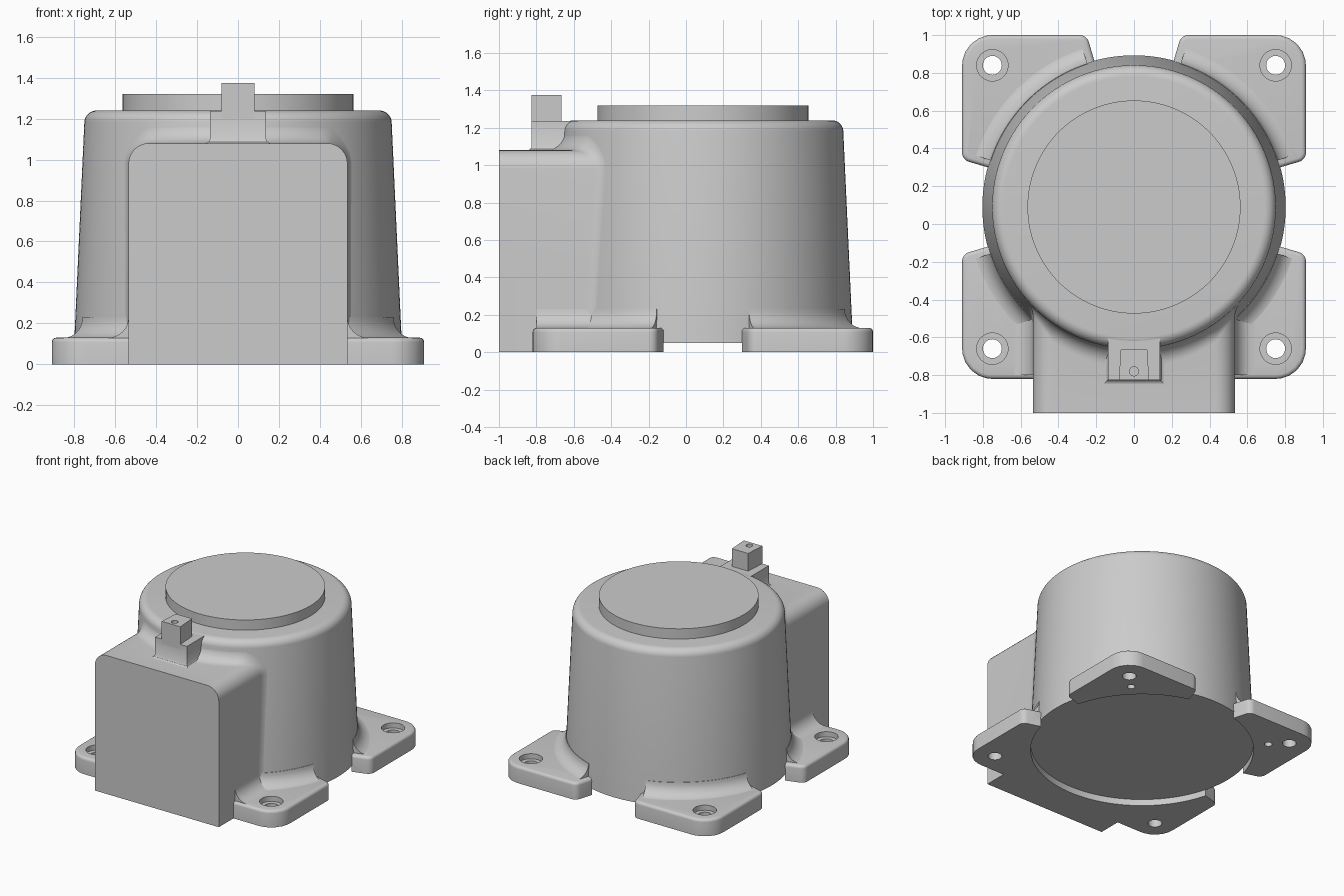
import bpy, bmesh
from math import sin, cos, pi, radians, sqrt, atan2, tan
from mathutils import Vector

default = bpy.data.objects.get("Cube")
if default:
    bpy.data.objects.remove(default, do_unlink=True)

CY = 0.09            # y of the round housing's axis
PLATE = 0.13         # thickness of the mounting feet
FLOOR = 0.05         # underside of the round housing

grey = bpy.data.materials.new("cast_grey")
grey.use_nodes = True
colour = (0.6, 0.6, 0.6, 1)
grey.diffuse_color = colour
grey.node_tree.nodes["Principled BSDF"].inputs["Base Color"].default_value = colour


def finish(name, bm):
    """Turn a bmesh into a smooth shaded grey object."""
    bmesh.ops.recalc_face_normals(bm, faces=bm.faces)
    mesh = bpy.data.meshes.new(name)
    bm.to_mesh(mesh)
    bm.free()
    mesh.materials.append(grey)
    obj = bpy.data.objects.new(name, mesh)
    bpy.context.collection.objects.link(obj)
    smooth(obj)
    return obj


def activate(obj):
    bpy.ops.object.select_all(action="DESELECT")
    obj.select_set(True)
    bpy.context.view_layer.objects.active = obj


def smooth(obj):
    activate(obj)
    bpy.ops.object.shade_smooth_by_angle(angle=radians(32))


def cut(obj, cutter):
    mod = obj.modifiers.new("cut", "BOOLEAN")
    mod.operation, mod.solver, mod.object = "DIFFERENCE", "EXACT", cutter
    activate(obj)
    bpy.ops.object.modifier_apply(modifier=mod.name)
    bpy.data.objects.remove(cutter, do_unlink=True)
    smooth(obj)


def arc(cx, cy, r, a0, a1, n=8):
    angles = [radians(a0 + (a1 - a0) * i / n) for i in range(n + 1)]
    return [(cx + r * cos(a), cy + r * sin(a)) for a in angles]


def loft(name, rings):
    """Skin a list of point rings and cap both ends."""
    bm = bmesh.new()
    rows = [[bm.verts.new(p) for p in ring] for ring in rings]
    n = len(rows[0])
    for a, b in zip(rows, rows[1:]):
        for i in range(n):
            bm.faces.new((a[i], a[(i + 1) % n], b[(i + 1) % n], b[i]))
    bm.faces.new(rows[0])
    bm.faces.new(rows[-1])
    return finish(name, bm)


def turned(name, profile, x=0, y=CY, n=128):
    """Solid of revolution: profile of (radius, z) from bottom to top."""
    turn = [2 * pi * i / n for i in range(n)]
    return loft(name, [[(x + r * cos(a), y + r * sin(a), z) for a in turn]
                       for r, z in profile])


def rounded(corners, n=6):
    """Closed outline; each corner is (x, y, radius)."""
    out = []
    for i, (x, y, r) in enumerate(corners):
        p = Vector((x, y))
        if not r:
            out.append((x, y))
            continue
        u = (Vector(corners[i - 1][:2]) - p).normalized()
        v = (Vector(corners[(i + 1) % len(corners)][:2]) - p).normalized()
        half = u.angle(v) / 2
        centre = p + (u + v).normalized() * (r / sin(half))
        start, end = (p + d * (r / tan(half)) - centre for d in (u, v))
        for k in range(n + 1):
            spoke = (start * (1 - k / n) + end * (k / n)).normalized()
            out.append(tuple(centre + spoke * r))
    return out


def wall(z):
    """Radius of the drafted housing wall at height z."""
    return 0.805 - 0.045 * z


# Round housing with rounded rim, and raised lid disc
turned("housing", [(0.803, FLOOR)] + arc(0.691, 1.18, 0.06, 4, 90))
turned("lid_disc", [(0.564, 1.2), (0.564, 1.32)])

# Mounting feet with rounded top edge, counterbored holes and housing fillets
foot_outline = rounded([(0.91, 0.91, 0.16), (0.25, 0.91, 0.05), (0.2, 0.74, 0),
                        (0.2, 0.2, 0), (0.74, 0.2, 0), (0.91, 0.25, 0.05)])
fillet_section = ([(0.74, 0.1), (0.74, 0.23)]
                  + arc(0.9, 0.23, 0.102, 180, 270) + [(0.9, 0.1)])
for side, sx in (("left", 1), ("right", -1)):
    for end, sy in (("back", 1), ("front", -1)):
        label = f"{end}_{side}"
        bm = bmesh.new()
        base = bm.faces.new([bm.verts.new((sx * x, CY + sy * y, 0)) for x, y in foot_outline])
        top = bmesh.ops.extrude_face_region(bm, geom=[base], use_keep_orig=True)["geom"]
        for v in top:
            if isinstance(v, bmesh.types.BMVert):
                v.co.z = PLATE
        edges = [e for e in bm.edges if all(v.co.z > 0.1 for v in e.verts)]
        bmesh.ops.recalc_face_normals(bm, faces=bm.faces)
        bmesh.ops.bevel(bm, geom=edges, offset=0.022, segments=4, profile=0.5, affect="EDGES")
        foot = finish(f"foot_{label}", bm)

        hx, hy = sx * 0.75, CY + sy * 0.75
        cut(foot, turned("cutter", [(0.8, -0.1), (0.8, FLOOR + 0.01)]))
        cut(foot, turned("cutter", [(0.05, -0.1), (0.05, 0.09), (0.083, 0.09), (0.083, 0.3)],
                         hx, hy, 40))
        if sy > 0:
            cut(foot, turned("cutter", [(0.028, -0.1), (0.028, 0.08)],
                             sx * 0.643, CY + 0.643, 24))

        steps = [radians(18 + 54 * i / 24) for i in range(25)]
        loft(f"foot_fillet_{label}",
             [[(sx * r * cos(a), CY + sy * r * sin(a), z) for r, z in fillet_section]
              for a in steps])

# Front terminal box: arch section whose end blends tangent into the round wall
W, H, R, BLEND = 0.535, 1.08, 0.1, 0.1
arch = [(W, 0, 1, 0), (W, 0.4, 1, 0)]
for k in range(9):
    a = pi / 2 * k / 8
    arch.append((W - R + R * cos(a), H - R + R * sin(a), cos(a), sin(a)))
arch += [((W - R) * (1 - k / 12), H, 0, 1) for k in range(1, 13)]
arch += [(-x, z, -nx, nz) for x, z, nx, nz in reversed(arch[:-1])]


def blend_path(x, z, nx, nz):
    """Points from the box front along its side and round into the wall."""
    grow = 0
    for _ in range(3):
        px, pz = x + nx * grow, z + nz * grow
        depth = sqrt(wall(pz) ** 2 - px ** 2)
        sweep = atan2(1, px * nx / depth)
        grow = BLEND * (1 - cos(sweep))
    y_end = CY - depth + 0.003
    path = [(x, -1, z)]
    for k in range(9):
        t = sweep * k / 8
        g = BLEND * (1 - cos(t))
        path.append((x + nx * g, y_end - BLEND * (sin(sweep) - sin(t)), z + nz * g))
    path.append((path[-1][0], y_end + 0.06, path[-1][2]))
    return path


box = loft("terminal_box", list(zip(*[blend_path(*p) for p in arch])))
cut(box, turned("cutter", [(0.8, -0.1), (0.8, FLOOR + 0.01)]))

# Fillets between the terminal box and the front feet
curve = [(W - 0.03, 0.1), (W - 0.03, 0.23)] + arc(W + 0.1, 0.23, 0.1, 180, 270) + [(W + 0.1, 0.1)]
for side, sx in (("left", 1), ("right", -1)):
    loft(f"box_fillet_{side}", [[(sx * x, y, z) for x, z in curve] for y in (-0.8, -0.3)])

# Lug on top of the box: wide pad with a flared foot, and a drilled post
loft("lug_pad", [[(-0.137 - f, -0.825 - f, z), (0.137 + f, -0.825 - f, z),
                  (0.137 + f, -0.58, z), (-0.137 - f, -0.58, z)]
                 for z, f in ((1.05, 0.02), (1.08, 0.02), (1.086, 0.008), (1.1, 0), (1.237, 0))])
post = loft("lug_post", [[(-0.08, -0.826, z), (0.08, -0.826, z), (0.07, -0.665, z),
                          (-0.07, -0.665, z)] for z in (1.2, 1.375)])
cut(post, turned("cutter", [(0.024, 1.3), (0.024, 1.5)], 0, -0.78, 24))
